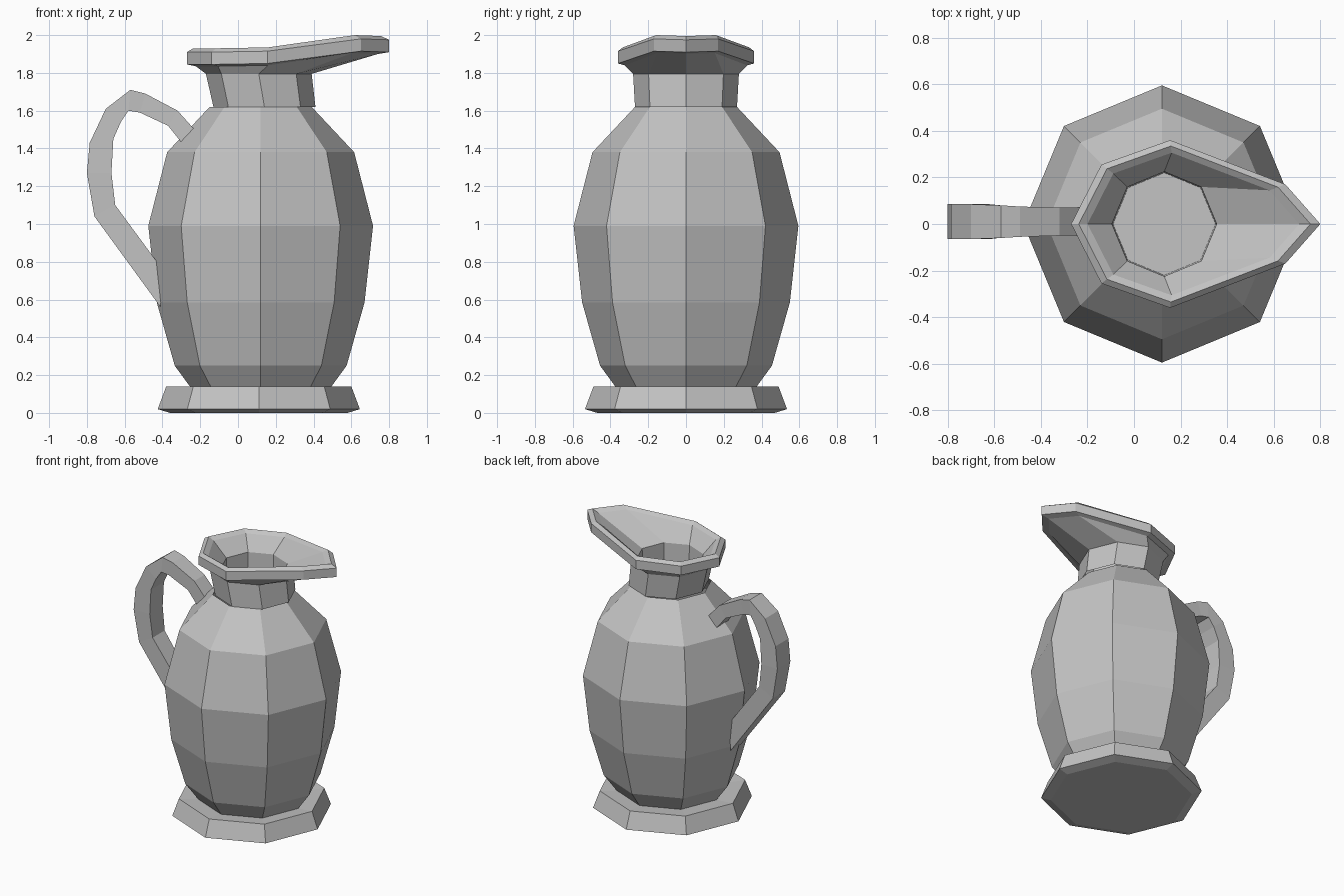
import bpy, bmesh
from math import cos, sin, radians

if "Cube" in bpy.data.objects:
    bpy.data.objects.remove(bpy.data.objects["Cube"])

# Single plain clay colour
clay = bpy.data.materials.new("grey_clay")
clay.use_nodes = True
COLOUR = (0.55, 0.55, 0.55, 1)
clay.diffuse_color = COLOUR
clay.node_tree.nodes["Principled BSDF"].inputs["Base Color"].default_value = COLOUR


def octagon(radius, z, cx=0.12):
    """Eight-sided ring with a corner pointing along +x."""
    return [(cx + radius * cos(radians(45 * k)), radius * sin(radians(45 * k)), z)
            for k in range(8)]


def loft(name, rings, cap_start=True, cap_end=True):
    """Skin a list of equal-sized rings into one flat-shaded object."""
    bm = bmesh.new()
    loops = [[bm.verts.new(p) for p in ring] for ring in rings]
    for low, high in zip(loops, loops[1:]):
        n = len(low)
        for k in range(n):
            j = (k + 1) % n
            bm.faces.new((low[k], low[j], high[j], high[k]))
    if cap_start:
        bm.faces.new(loops[0][::-1])
    if cap_end:
        bm.faces.new(loops[-1])
    bmesh.ops.recalc_face_normals(bm, faces=bm.faces)
    mesh = bpy.data.meshes.new(name)
    bm.to_mesh(mesh)
    bm.free()
    mesh.materials.append(clay)
    obj = bpy.data.objects.new(name, mesh)
    bpy.context.collection.objects.link(obj)
    return obj


# Flared foot with a slightly chamfered underside
loft("foot", [octagon(r, z, 0.11) for r, z in
              [(0.47, 0.0), (0.535, 0.02), (0.49, 0.14), (0.36, 0.13)]])

# Barrel-shaped body
loft("body", [octagon(r, z) for r, z in
              [(0.36, 0.12), (0.455, 0.25), (0.55, 0.585), (0.595, 0.99),
               (0.495, 1.38), (0.27, 1.62)]], cap_end=False)

# Pouring rim outline: one half from spout tip to back, then mirrored
half = [(0.8, 0, 1.945), (0.65, 0.17, 1.95), (0.155, 0.36, 1.885),
        (-0.14, 0.255, 1.88), (-0.27, 0, 1.88)]
outline = half + [(x, -y, z) for x, y, z in half[-2:0:-1]]


def rim(scale, dz):
    """Rim outline shrunk towards the mouth centre and shifted in height."""
    return [(0.2 + (x - 0.2) * scale, y * scale, z + dz) for x, y, z in outline]


# Neck, spout and inner mouth in one continuous skin
loft("neck_and_spout", [
    octagon(0.27, 1.62, 0.14), octagon(0.28, 1.795, 0.11),
    rim(0.9, -0.045), rim(1, -0.035), rim(1, 0.03), rim(0.93, 0.05), rim(0.85, 0.03),
    octagon(0.225, 1.81, 0.13), octagon(0.22, 1.64, 0.13)], cap_start=False)

# Handle: outer and inner edge points (x, z) with half width
spans = [((-0.23, 1.50), (-0.29, 1.42), 0.06), ((-0.32, 1.60), (-0.37, 1.52), 0.06),
         ((-0.49, 1.69), (-0.52, 1.59), 0.065), ((-0.57, 1.71), (-0.58, 1.60), 0.07),
         ((-0.70, 1.61), (-0.62, 1.54), 0.075), ((-0.785, 1.43), (-0.66, 1.45), 0.075),
         ((-0.80, 1.27), (-0.67, 1.27), 0.075), ((-0.76, 1.04), (-0.65, 1.10), 0.07),
         ((-0.41, 0.56), (-0.40, 0.76), 0.06)]
loft("handle", [[(o[0], 0.01 - w, o[1]), (o[0], 0.01 + w, o[1]),
                 (i[0], 0.01 + w, i[1]), (i[0], 0.01 - w, i[1])] for o, i, w in spans])
